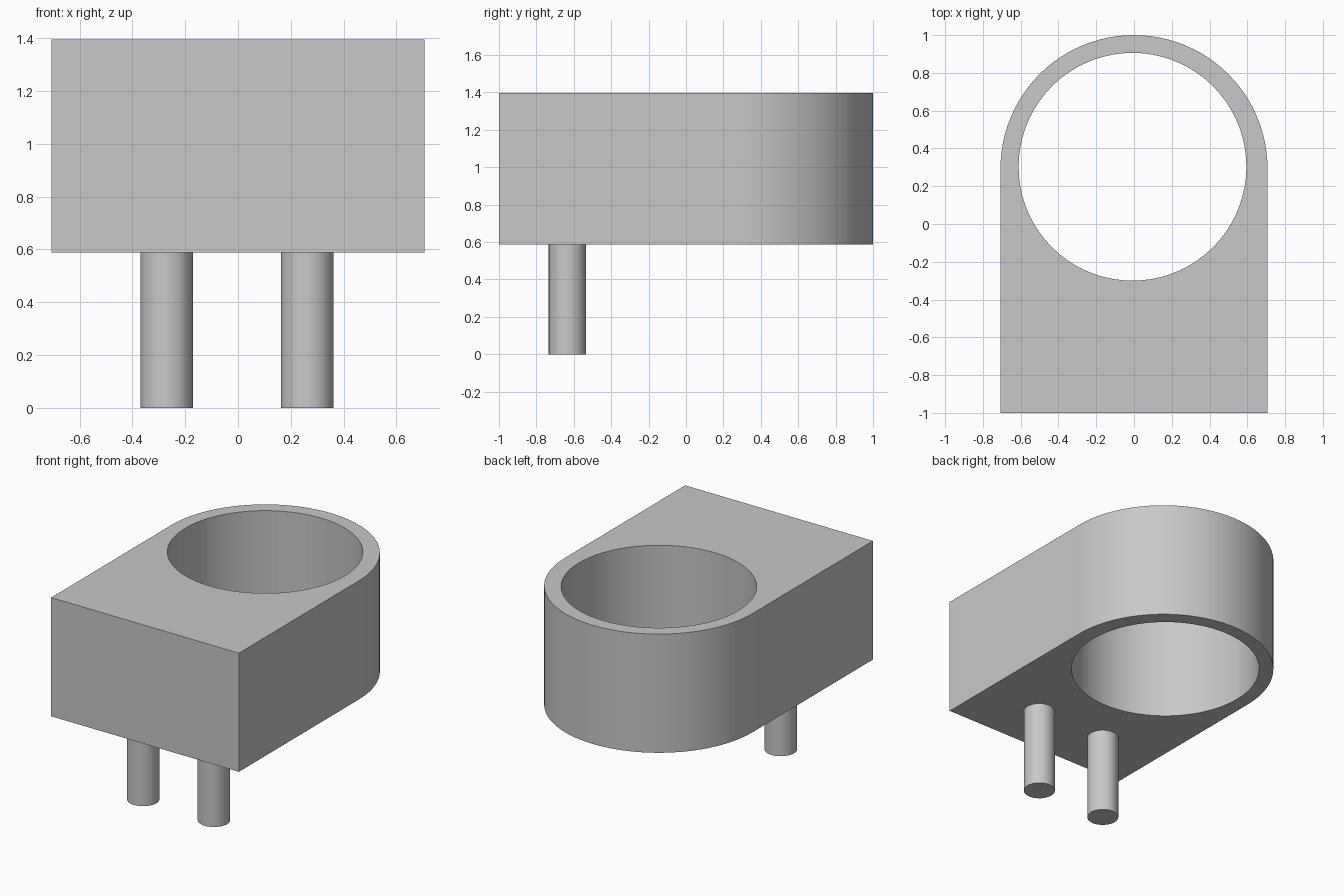
import bpy, bmesh
from math import pi, sin, cos, radians

cube = bpy.data.objects.get("Cube")
if cube:
    bpy.data.objects.remove(cube, do_unlink=True)

BOTTOM, TOP = 0.588, 1.396
HALF_WIDTH = 0.707
ARC_Y = 1 - HALF_WIDTH

grey = bpy.data.materials.new("plain grey")
grey.use_nodes = True
colour = (0.58, 0.58, 0.58, 1)
grey.diffuse_color = colour
grey.node_tree.nodes["Principled BSDF"].inputs["Base Color"].default_value = colour


def arc(x, y, r, sweep, steps):
    """Points counter-clockwise from the +x side."""
    return [(x + r * cos(sweep * i / steps), y + r * sin(sweep * i / steps))
            for i in range(steps + 1)]


def prism(name, outlines, bottom, top):
    """Extrude a flat shape; outlines after the first are holes."""
    bm = bmesh.new()
    for points in outlines:
        verts = [bm.verts.new((x, y, bottom)) for x, y in points]
        for a, b in zip(verts, verts[1:] + verts[:1]):
            bm.edges.new((a, b))
    bmesh.ops.triangle_fill(bm, edges=bm.edges[:], use_beauty=True)
    result = bmesh.ops.extrude_face_region(bm, geom=bm.faces[:], use_keep_orig=True)
    raised = [g for g in result["geom"] if isinstance(g, bmesh.types.BMVert)]
    bmesh.ops.translate(bm, verts=raised, vec=(0, 0, top - bottom))
    bmesh.ops.recalc_face_normals(bm, faces=bm.faces[:])
    mesh = bpy.data.meshes.new(name)
    bm.to_mesh(mesh)
    bm.free()
    mesh.materials.append(grey)
    obj = bpy.data.objects.new(name, mesh)
    bpy.context.collection.objects.link(obj)
    bpy.ops.object.select_all(action="DESELECT")
    obj.select_set(True)
    bpy.context.view_layer.objects.active = obj
    bpy.ops.object.shade_smooth_by_angle(angle=radians(30))


# Block with a rounded back and a round through hole
outer = arc(0, ARC_Y, HALF_WIDTH, pi, 48) + [(-HALF_WIDTH, -1), (HALF_WIDTH, -1)]
hole = arc(-0.008, 0.303, 0.603, 2 * pi, 72)[:-1]
prism("holder_body", [outer, hole], BOTTOM, TOP)

# Two pegs under the front
for name, x in (("right_peg", -0.27), ("left_peg", 0.262)):
    prism(name, [arc(x, -0.634, 0.1, 2 * pi, 32)[:-1]], 0, BOTTOM)
